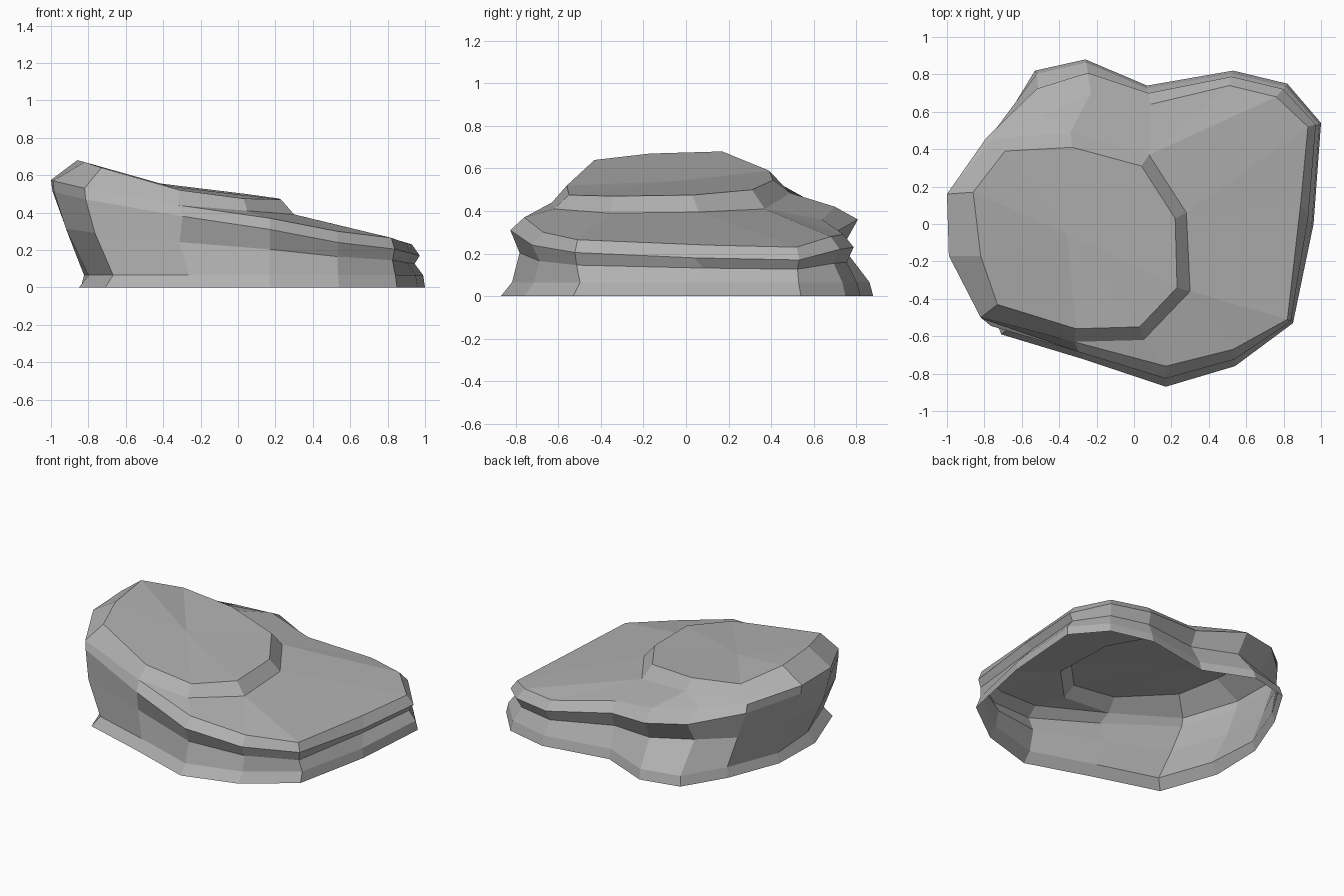
import bpy, bmesh
from mathutils import Vector as V

if "Cube" in bpy.data.objects:
    bpy.data.objects.remove(bpy.data.objects["Cube"])

# Main outlines, counter-clockwise from the front-left corner
rim = [(-.82, -.50, .53), (-.32, -.63, .44), (.17, -.76, .37), (.53, -.67, .30), (.82, -.51, .265),
       (.89, .10, .24), (.93, .52, .23), (.76, .68, .28), (.51, .74, .29), (.09, .64, .36),
       (-.23, .70, .42), (-.50, .58, .45), (-.79, .46, .50), (-1, .16, .575), (-.99, -.17, .57)]
foot = [(-.71, -.59), (-.28, -.72), (.17, -.87), (.54, -.76), (.85, -.53),
        (.96, .0), (1, .54), (.82, .75), (.53, .82), (.07, .74),
        (-.26, .88), (-.53, .82), (-.70, .54), (-.84, .18), (-.85, -.2)]
# Raised slab: lower edge (right and back sides) and upper edge
slab_low = [rim[0], rim[1], (.05, -.62, .41), (.30, -.36, .39), (.28, .06, .395),
            (.08, .37, .41), (-.34, .49, .485), (-.75, .455, .52), rim[13], rim[14]]
slab_top = [(-.73, -.43, .64), (-.31, -.56, .52), (.03, -.55, .475), (.23, -.34, .47), (.22, .03, .475),
            (.04, .31, .50), (-.33, .41, .545), (-.69, .39, .59), (-.86, .17, .68), (-.82, -.17, .67)]
slab_of_rim = [0, 1, 2, 3, 3, 4, 4, 5, 5, 5, 6, 6, 7, 8, 9]

# Overhanging lip and the undercut below it, blended between rim and foot
lip, undercut, foot_top, foot_low = [], [], [], []
for r, f in zip(rim, foot):
    r, f = V(r), V((*f, 0))
    flares = f.length > r.xy.length
    p = r.lerp(f, .6 if flares else .05)
    lip.append((p.x, p.y, r.z - .06))
    p = r.lerp(f, .2 if flares else .5)
    undercut.append((p.x, p.y, r.z * .55))
    k = .98 if f.y > -.1 else .94
    foot_top.append((f.x * (.99 if f.x > 0 else k), f.y * k, .065))
    foot_low.append(tuple(f))

bm = bmesh.new()


def ring(points):
    return [bm.verts.new(p) for p in points]


def bridge(a, b):
    n = len(a)
    for i in range(n):
        j = (i + 1) % n
        quad = list(dict.fromkeys((a[i], a[j], b[j], b[i])))
        if len(quad) > 2:
            bm.faces.new(quad)


# Sides from the open base up to the rim
rings = [ring(p) for p in (foot_low, foot_top, undercut, lip, rim)]
for low, high in zip(rings, rings[1:]):
    bridge(low, high)

# Lower ledge, sloped slab edge and slab top
low = ring(slab_low)
top = ring(slab_top)
bridge(rings[-1], [low[i] for i in slab_of_rim])
bridge(low, top)
centre = bm.verts.new((-.36, -.05, .54))
for i in range(len(top)):
    bm.faces.new((top[i], top[(i + 1) % len(top)], centre))

bmesh.ops.remove_doubles(bm, verts=bm.verts[:], dist=.001)
bmesh.ops.dissolve_degenerate(bm, edges=bm.edges[:], dist=.001)

mesh = bpy.data.meshes.new("flat_rock")
bm.to_mesh(mesh)
bm.free()
rock = bpy.data.objects.new("flat_rock", mesh)
bpy.context.collection.objects.link(rock)

# Darker grey stone
stone = bpy.data.materials.new("stone")
stone.diffuse_color = (.44, .44, .44, 1)
stone.use_nodes = True
stone.node_tree.nodes["Principled BSDF"].inputs["Base Color"].default_value = stone.diffuse_color
mesh.materials.append(stone)
